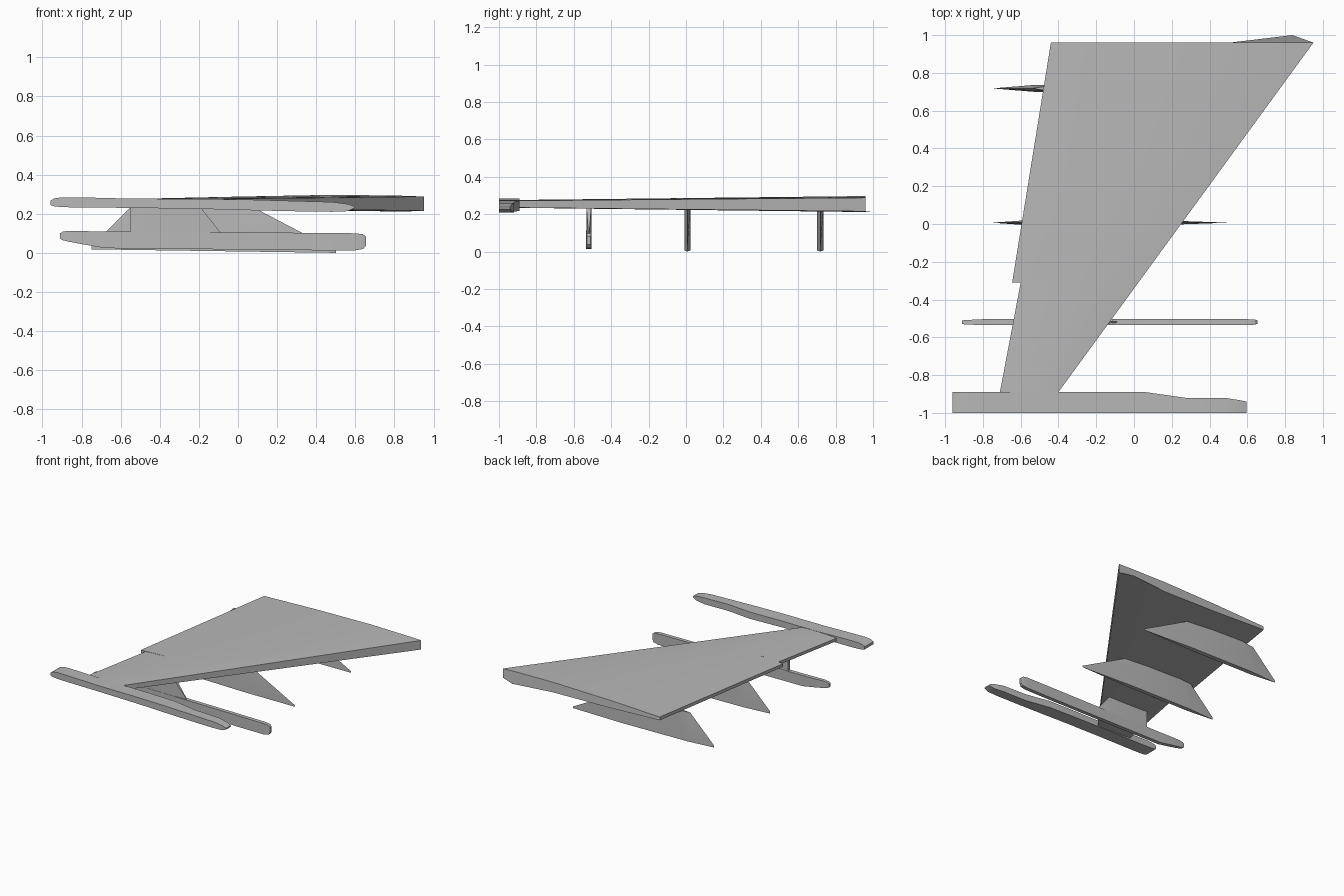
import bpy
import bmesh
import math

cube = bpy.data.objects.get("Cube")
if cube:
    bpy.data.objects.remove(cube, do_unlink=True)

grey = bpy.data.materials.new("light grey metal")
grey.use_nodes = True
colour = (0.48, 0.48, 0.48, 1)
grey.diffuse_color = colour
grey.node_tree.nodes["Principled BSDF"].inputs["Base Color"].default_value = colour


def loft(name, loops):
    """Skin equal-length loops of points and cap both ends."""
    bm = bmesh.new()
    rings = [[bm.verts.new(p) for p in loop] for loop in loops]
    for a, b in zip(rings, rings[1:]):
        n = len(a)
        for i in range(n):
            j = (i + 1) % n
            bm.faces.new((a[i], a[j], b[j], b[i]))
    bm.faces.new(rings[0][::-1])
    bm.faces.new(rings[-1])
    bmesh.ops.remove_doubles(bm, verts=bm.verts, dist=0.0001)
    bmesh.ops.recalc_face_normals(bm, faces=bm.faces)
    mesh = bpy.data.meshes.new(name)
    bm.to_mesh(mesh)
    bm.free()
    mesh.materials.append(grey)
    obj = bpy.data.objects.new(name, mesh)
    bpy.context.collection.objects.link(obj)
    bpy.ops.object.select_all(action="DESELECT")
    obj.select_set(True)
    bpy.context.view_layer.objects.active = obj
    bpy.ops.object.shade_smooth_by_angle(angle=math.radians(25))
    return obj


def bar(name, stations):
    """Lengthwise bar; each station is x, bottom, top, right y, left y."""
    return loft(name, [[(x, y0, z0), (x, y1, z0), (x, y1, z1), (x, y0, z1)]
                       for x, z0, z1, y0, y1 in stations])


# Wing: straight leading edge, stepped trailing edge, thicker toward the root
FRACTIONS = (0, 0.33, 0.68, 0.92, 1)
ROOT_TOP = (0.272, 0.288, 0.297, 0.292, 0.288)
ROOT_LOW = (0.245, 0.226, 0.216, 0.211, 0.215)
TIP_TOP = (0.268, 0.274, 0.276, 0.274, 0.272)
TIP_LOW = (0.245, 0.238, 0.234, 0.234, 0.235)


def wing_section(y, trailing_x, bulge=0):
    t = (y + 0.89) / 1.85
    back, front = -0.739 + 0.299 * t, -0.40 + 1.35 * t
    xs = [back + (front - back) * f for f in FRACTIONS]
    xs[0] = trailing_x

    def heights(tip, root):
        return [a + (b - a) * t for a, b in zip(tip, root)]
    top = [(x, y, z) for x, z in zip(xs, heights(TIP_TOP, ROOT_TOP))]
    low = [(x, y + (bulge if i == 3 else 0), z)
           for i, (x, z) in enumerate(zip(xs, heights(TIP_LOW, ROOT_LOW)))]
    return top + low[::-1]


loft("wing", [wing_section(-0.89, -0.71), wing_section(-0.31, -0.60),
              wing_section(-0.309, -0.645), wing_section(0.96, -0.44, 0.04)])

# Wingtip rail
bar("wingtip_rail", [
    (-0.96, 0.245, 0.267, -1, -0.89),
    (-0.94, 0.238, 0.278, -1, -0.89),
    (-0.90, 0.234, 0.284, -1, -0.89),
    (-0.82, 0.232, 0.284, -1, -0.89),
    (-0.54, 0.230, 0.277, -1, -0.89),
    (-0.20, 0.225, 0.276, -1, -0.89),
    (0.06, 0.218, 0.272, -1, -0.89),
    (0.27, 0.213, 0.266, -1, -0.92),
    (0.48, 0.210, 0.260, -1, -0.92),
    (0.56, 0.213, 0.250, -1, -0.933),
    (0.595, 0.228, 0.238, -1, -0.94)])

# Outboard launch rail and its short pylon
bar("outboard_rail", [
    (-0.91, 0.073, 0.100, -0.530, -0.510),
    (-0.895, 0.064, 0.109, -0.531, -0.509),
    (-0.86, 0.056, 0.113, -0.533, -0.507),
    (-0.80, 0.045, 0.111, -0.535, -0.504),
    (-0.68, 0.024, 0.109, -0.535, -0.504),
    (0.40, 0.013, 0.102, -0.535, -0.504),
    (0.60, 0.013, 0.100, -0.535, -0.504),
    (0.64, 0.020, 0.095, -0.533, -0.506),
    (0.655, 0.037, 0.082, -0.528, -0.511)])
bar("outboard_pylon", [
    (-0.55, 0.09, 0.245, -0.533, -0.506),
    (-0.20, 0.09, 0.245, -0.533, -0.506),
    (-0.09, 0.09, 0.105, -0.522, -0.517)])


# Two blade pylons with sharp ends
def blade(name, y, half):
    def ring(x0, x1, z0, z1, aft, fore):
        outline = ((x0, 0), (x0 + aft, -half), (x1 - fore, -half),
                   (x1, 0), (x1 - fore, half), (x0 + aft, half))
        return [(x, y + d, z0 + (z1 - z0) * (x - x0) / (x1 - x0))
                for x, d in outline]
    loft(name, [ring(-0.75, 0.50, 0.018, 0.0, 0.22, 0.45),
                ring(-0.75, 0.50, 0.035, 0.012, 0.22, 0.45),
                ring(-0.54, 0.08, 0.242, 0.232, 0.12, 0.22)])


blade("middle_pylon", 0.007, 0.016)
blade("inboard_pylon", 0.718, 0.018)
